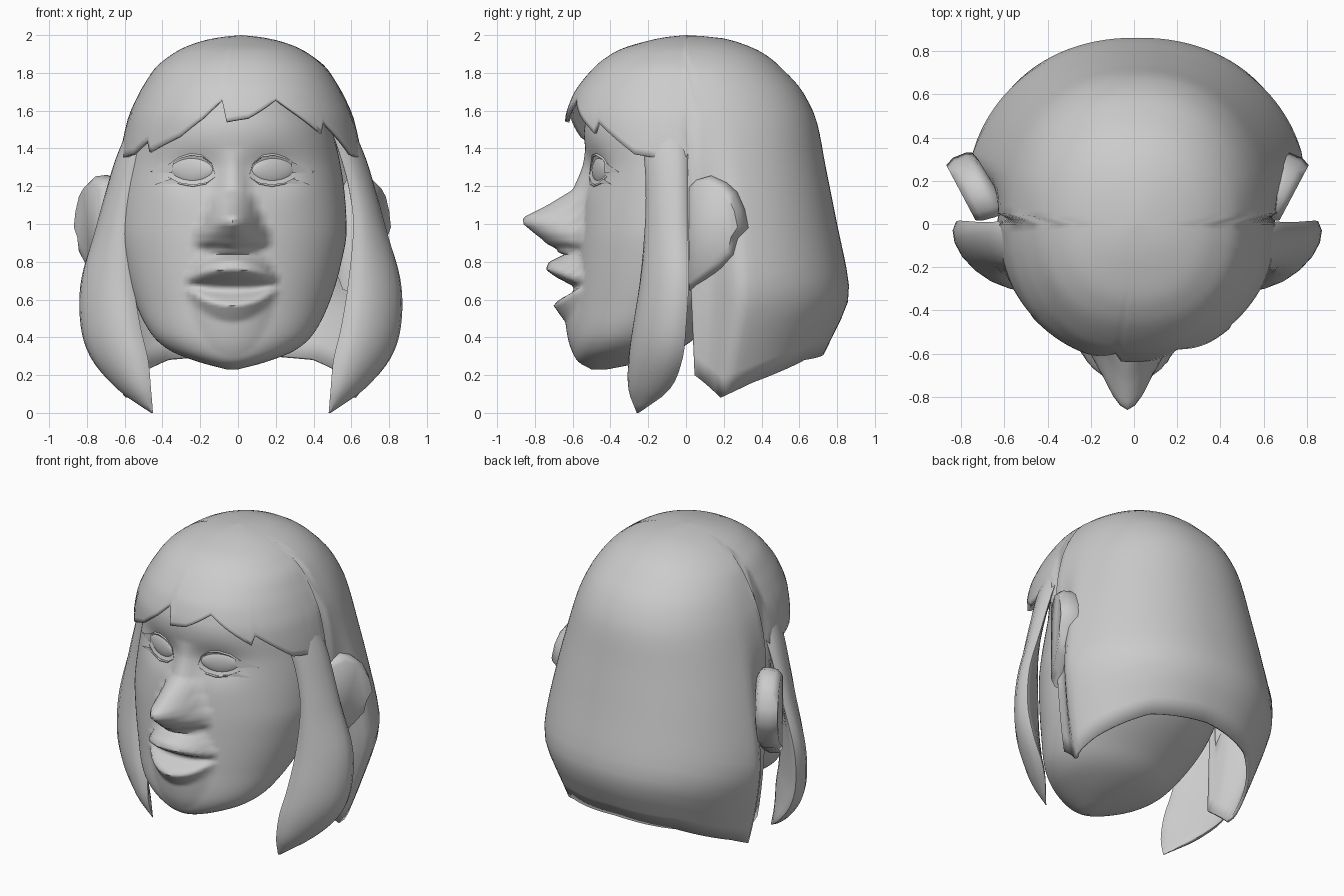
import bpy, bmesh, math
from mathutils import Vector

if "Cube" in bpy.data.objects:
    bpy.data.objects.remove(bpy.data.objects["Cube"])

GREY = bpy.data.materials.new("light grey")
GREY.use_nodes = True
GREY.diffuse_color = (0.6, 0.6, 0.6, 1)
GREY.node_tree.nodes["Principled BSDF"].inputs["Base Color"].default_value = GREY.diffuse_color

HEAD_X, HAIR_X = -0.03, 0.015   # the hair sits slightly off the head's centre


def at(table, key, smooth=False):
    """Interpolate the rows of a table sorted by its first column."""
    key = min(max(key, table[0][0]), table[-1][0])
    i = next(i for i in range(len(table) - 1) if key <= table[i + 1][0])
    a, b = table[i], table[i + 1]
    span = b[0] - a[0]
    t = (key - a[0]) / span
    if not smooth:
        return [p + (q - p) * t for p, q in zip(a[1:], b[1:])]
    before, after = table[max(i - 1, 0)], table[min(i + 2, len(table) - 1)]
    row = []
    for o, p, q, r in zip(before[1:], a[1:], b[1:], after[1:]):
        m = (q - o) / (b[0] - before[0]) * span
        n = (r - p) / (after[0] - a[0]) * span
        row.append(p + t * (m + t * (3 * (q - p) - 2 * m - n + t * (2 * (p - q) + m + n))))
    return row


def finish(name, bm, angle=60):
    bmesh.ops.remove_doubles(bm, verts=bm.verts, dist=0.0005)
    bmesh.ops.recalc_face_normals(bm, faces=bm.faces)
    mesh = bpy.data.meshes.new(name)
    bm.to_mesh(mesh)
    bm.free()
    mesh.materials.append(GREY)
    obj = bpy.data.objects.new(name, mesh)
    bpy.context.collection.objects.link(obj)
    bpy.ops.object.select_all(action="DESELECT")
    bpy.context.view_layer.objects.active = obj
    obj.select_set(True)
    bpy.ops.object.shade_smooth_by_angle(angle=math.radians(angle))
    return obj


def loft(name, rings):
    """Skin a row of closed rings and cap both ends."""
    bm = bmesh.new()
    loops = [[bm.verts.new(p) for p in ring] for ring in rings]
    n = len(loops[0])
    for a, b in zip(loops, loops[1:]):
        for i in range(n):
            bm.faces.new((a[i], a[(i + 1) % n], b[(i + 1) % n], b[i]))
    bm.faces.new(loops[0])
    bm.faces.new(loops[-1])
    return finish(name, bm)


# Head: height, half width, front y, back y
SKULL = [(0.23, 0.03, -0.5, -0.42), (0.27, 0.18, -0.57, -0.22), (0.33, 0.33, -0.6, -0.05),
         (0.42, 0.43, -0.61, 0.08), (0.6, 0.52, -0.6, 0.3), (0.8, 0.578, -0.585, 0.42),
         (0.97, 0.605, -0.57, 0.5), (1.3, 0.575, -0.53, 0.55), (1.55, 0.5, -0.53, 0.5),
         (1.75, 0.35, -0.4, 0.35), (1.85, 0.1, -0.1, 0.1)]
# Nose: height, projection, half width
NOSE = [(0.84, 0.03, 0.13), (0.87, 0.07, 0.17), (0.9, 0.16, 0.2), (0.95, 0.23, 0.2),
        (1, 0.295, 0.17), (1.035, 0.3, 0.15), (1.1, 0.18, 0.13), (1.18, 0.06, 0.1),
        (1.3, 0.025, 0.07), (1.4, 0, 0.07)]
# Lips: height, projection
LIPS = [(0.3, 0), (0.48, 0.03), (0.53, 0.07), (0.57, 0.1), (0.6, 0.07), (0.64, 0), (0.67, 0),
        (0.72, 0.1), (0.76, 0.155), (0.8, 0.14), (0.84, 0.06), (0.88, 0.03), (0.91, 0)]
MOUTH = 0.685


def relief(x, z):
    """How far the face stands out at a point."""
    out = 0
    if NOSE[0][0] < z < NOSE[-1][0]:
        depth, width = at(NOSE, z)
        out += depth * max(0, 1 - (abs(x) / width) ** 1.7)
    # The lips narrow towards the corners of the mouth
    reach = 1 - (x / 0.235) ** 2
    if reach > 0:
        out += at(LIPS, MOUTH + (z - MOUTH) / max(0.3, reach ** 0.6))[0] * reach ** 0.7
    socket = ((abs(x) - 0.21) / 0.15) ** 2 + ((z - 1.28) / 0.1) ** 2
    return out - 0.04 * math.exp(-socket)


def face_y(x, z):
    w, front, back = at(SKULL, z, True)
    mid = (front + back) / 2
    return mid - (mid - front) * math.sqrt(max(0, 1 - (x / w) ** 2)) - relief(x, z)


rings = []
for row in range(121):
    z = 0.23 + 0.0135 * row
    w, front, back = at(SKULL, z, True)
    mid, ring = (front + back) / 2, []
    for col in range(112):
        a = math.tau * col / 112
        x, y = w * math.sin(a), mid - (mid - front) * math.cos(a)
        ring.append((x + HEAD_X, y - (relief(x, z) if math.cos(a) > 0 else 0), z))
    rings.append(ring)
loft("head", rings)

for side, label in ((1, "left"), (-1, "right")):
    # Eyeball, following the slope of the cheek
    bm = bmesh.new()
    bmesh.ops.create_uvsphere(bm, u_segments=24, v_segments=14, radius=1)
    slope = (face_y(0.32, 1.28) - face_y(0.12, 1.28)) / 0.2
    for v in bm.verts:
        x, y, z = v.co
        wide, high = 0.122 * x, 0.078 * z * (1 - 0.25 * x * x)
        v.co = (HEAD_X + side * (0.215 + wide),
                face_y(0.215, 1.28) + 0.01 + wide * slope + 0.035 * y, 1.285 + high)
    finish(label + "_eye", bm)

    def lid(name, points):
        """A slim ridge along the face, tapering at its ends."""
        path = []
        for i, (x, z) in enumerate(points):
            r = 0.007 * math.sin(math.pi * (i + 0.15) / (len(points) - 0.7))
            c = Vector((HEAD_X + side * x, face_y(x, z) - 0.004, z))
            path.append([c + Vector((0, r * math.cos(k * math.tau / 6), r * math.sin(k * math.tau / 6)))
                         for k in range(6)])
        loft(label + name, path)

    lid("_upper_lid", [(0.09, 1.26), (0.11, 1.32), (0.16, 1.36), (0.22, 1.368),
                       (0.28, 1.35), (0.34, 1.31), (0.43, 1.27)])
    lid("_lower_lid", [(0.09, 1.25), (0.14, 1.215), (0.21, 1.203), (0.28, 1.215), (0.34, 1.25)])
    bm = bmesh.new()
    for tri in (((0.31, 1.33), (0.44, 1.275), (0.32, 1.27)), ((0.27, 1.215), (0.41, 1.21), (0.32, 1.24))):
        bm.faces.new([bm.verts.new((HEAD_X + side * x, face_y(x, z) - 0.012, z)) for x, z in tri])
    finish(label + "_lashes", bm)

    # Ear: a flared slab, outline in y and z
    outline = [(0.01, 1.2), (0.05, 1.24), (0.12, 1.26), (0.2, 1.22), (0.25, 1.17), (0.29, 1.08),
               (0.31, 0.98), (0.27, 0.92), (0.25, 0.83), (0.18, 0.76), (0.09, 0.7), (0.01, 0.64)]
    slices = []
    for inset, shift in ((0.75, -0.03), (0.96, 0), (1, 0.03), (0.97, 0.09), (0.85, 0.12)):
        slices.append([(HEAD_X + side * (0.58 + 0.45 * y + shift),
                        0.1 + (y - 0.1) * inset + 0.03 - 0.3 * shift, 1 + (z - 1) * inset)
                       for y, z in outline])
    loft(label + "_ear", slices)

    # Front lock: height, then x and y of its front and rear edges
    lock = [(0, 0.465, -0.26, 0.475, -0.25), (0.12, 0.475, -0.295, 0.63, -0.09),
            (0.28, 0.49, -0.285, 0.77, -0.02), (0.45, 0.53, -0.26, 0.83, 0),
            (0.7, 0.57, -0.225, 0.83, 0.015), (1, 0.595, -0.21, 0.74, 0.01),
            (1.2, 0.57, -0.21, 0.68, 0.01), (1.35, 0.53, -0.22, 0.63, 0.01), (1.55, 0.46, -0.24, 0.54, 0)]
    sections = []
    for i in range(38):
        z = 0.042 * i
        ax, ay, bx, by = at(lock, z, True)
        a, b = Vector((ax, ay)), Vector((bx, by))
        normal = Vector((by - ay, ax - bx))
        ring = []
        for k in range(16):
            t = math.tau * k / 16
            bulge = math.sin(t) * (0.28 if math.sin(t) > 0 else 0.06)
            p = a.lerp(b, 0.5 - 0.5 * math.cos(t)) + normal * bulge
            ring.append((HAIR_X + side * p.x, p.y, z))
        sections.append(ring)
    loft(label + "_front_lock", sections)

# Hair shell: height, half width at the ears, half width behind, front depth, back depth
HAIR = [(0.05, 0.55, 0.64, 0.6, 0.62), (0.31, 0.6, 0.73, 0.6, 0.73), (0.58, 0.635, 0.805, 0.6, 0.855),
        (0.7, 0.64, 0.81, 0.6, 0.86), (1, 0.64, 0.755, 0.6, 0.8), (1.3, 0.645, 0.68, 0.62, 0.74),
        (1.55, 0.6, 0.605, 0.64, 0.69), (1.68, 0.545, 0.55, 0.6, 0.63), (1.75, 0.505, 0.51, 0.555, 0.58),
        (1.83, 0.45, 0.45, 0.485, 0.5), (1.88, 0.39, 0.39, 0.425, 0.445), (1.93, 0.31, 0.31, 0.335, 0.36),
        (1.97, 0.2, 0.2, 0.2, 0.25), (1.99, 0.1, 0.1, 0.1, 0.15), (2, 0, 0, 0, 0)]
# Lower edge by angle from the front, with a jagged fringe
EDGE = [(-78, 1.35), (-63, 1.37), (-51, 1.44), (-48, 1.38), (-30, 1.46), (-18, 1.56), (-9, 1.66),
        (-6, 1.54), (3, 1.56), (18, 1.66), (30, 1.57), (42, 1.48), (45, 1.54), (66, 1.37), (78, 1.35)]
NAPE = [(90, 1.25), (93, 0.2), (105, 0.08), (120, 0.16), (150, 0.28), (180, 0.31)]

bm = bmesh.new()
columns = []
for deg in range(-180, 180, 3):
    low = at(NAPE, abs(deg))[0] if abs(deg) > 78 else at(EDGE, deg)[0]
    s, c = math.sin(math.radians(deg)), math.cos(math.radians(deg))
    k = min(1, max(0, (-c - 0.08) / 0.26))
    column = []
    for row in range(31):
        z = 2 - (2 - low) * (row / 30) ** 1.7
        ears, behind, front, back = at(HAIR, z, True)
        x = (ears + (behind - ears) * k * k * (3 - 2 * k)) * abs(s) ** 0.92
        y = math.copysign((front if c > 0 else back) * abs(c) ** 0.92, -c)
        column.append(bm.verts.new((math.copysign(x, s) + HAIR_X, y, z)))
    columns.append(column)
for i, a in enumerate(columns):
    b = columns[(i + 1) % len(columns)]
    for j in range(30):
        bm.faces.new((a[j], a[j + 1], b[j + 1], b[j]))
hair = finish("hair", bm)
thick = hair.modifiers.new("thickness", "SOLIDIFY")
thick.thickness = 0.02
thick.offset = -1
